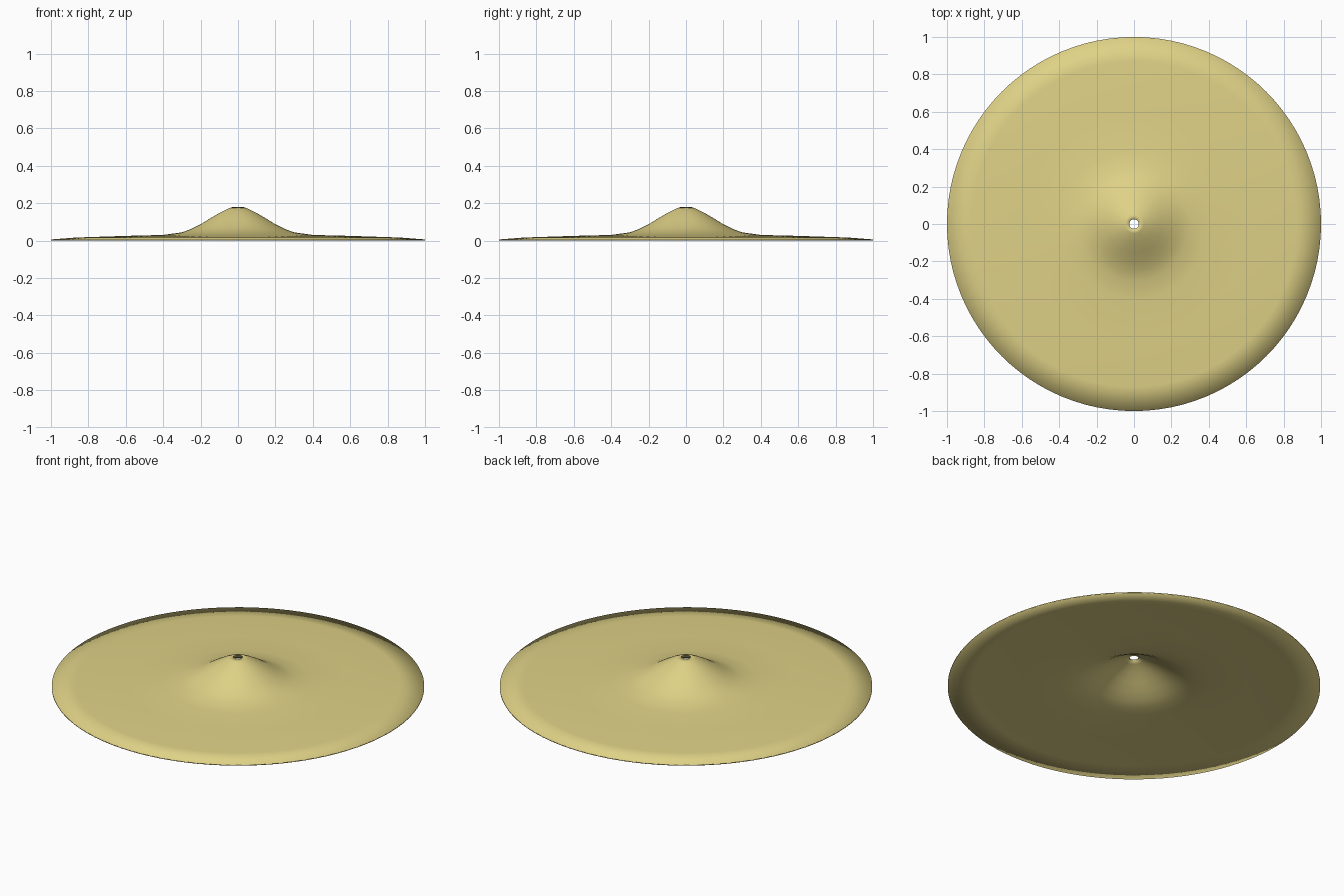
import bpy, bmesh
from math import cos, sin, tau

if "Cube" in bpy.data.objects:
    bpy.data.objects.remove(bpy.data.objects["Cube"])

SEGMENTS = 96

# Closed cross-section (radius, height): upper face outward, then underside inward
upper = [(0.025, 0.18), (0.05, 0.172), (0.1, 0.147), (0.15, 0.118), (0.2, 0.087),
         (0.25, 0.062), (0.3, 0.044), (0.4, 0.03), (0.6, 0.025), (0.87, 0.016), (1.0, 0.006)]
thickness = 0.006
lower = [(r, z - thickness) for r, z in reversed(upper)]
profile = upper + lower


def lathe(name, section):
    bm = bmesh.new()
    rings = [[bm.verts.new((r * cos(tau * i / SEGMENTS), r * sin(tau * i / SEGMENTS), z))
              for i in range(SEGMENTS)] for r, z in section]
    for a, b in zip(rings, rings[1:] + rings[:1]):
        for i in range(SEGMENTS):
            j = (i + 1) % SEGMENTS
            bm.faces.new((a[i], b[i], b[j], a[j]))
    bmesh.ops.recalc_face_normals(bm, faces=bm.faces)
    for f in bm.faces:
        f.smooth = True  # soft shading rolls over the rim
    mesh = bpy.data.meshes.new(name)
    bm.to_mesh(mesh)
    bm.free()
    obj = bpy.data.objects.new(name, mesh)
    bpy.context.collection.objects.link(obj)
    return obj


# Cymbal disc with raised bell and centre hole
cymbal = lathe("cymbal", profile)
brass = bpy.data.materials.new("brass")
brass.diffuse_color = (0.74, 0.64, 0.24, 1)
brass.use_nodes = True
brass.node_tree.nodes["Principled BSDF"].inputs["Base Color"].default_value = brass.diffuse_color
cymbal.data.materials.append(brass)
